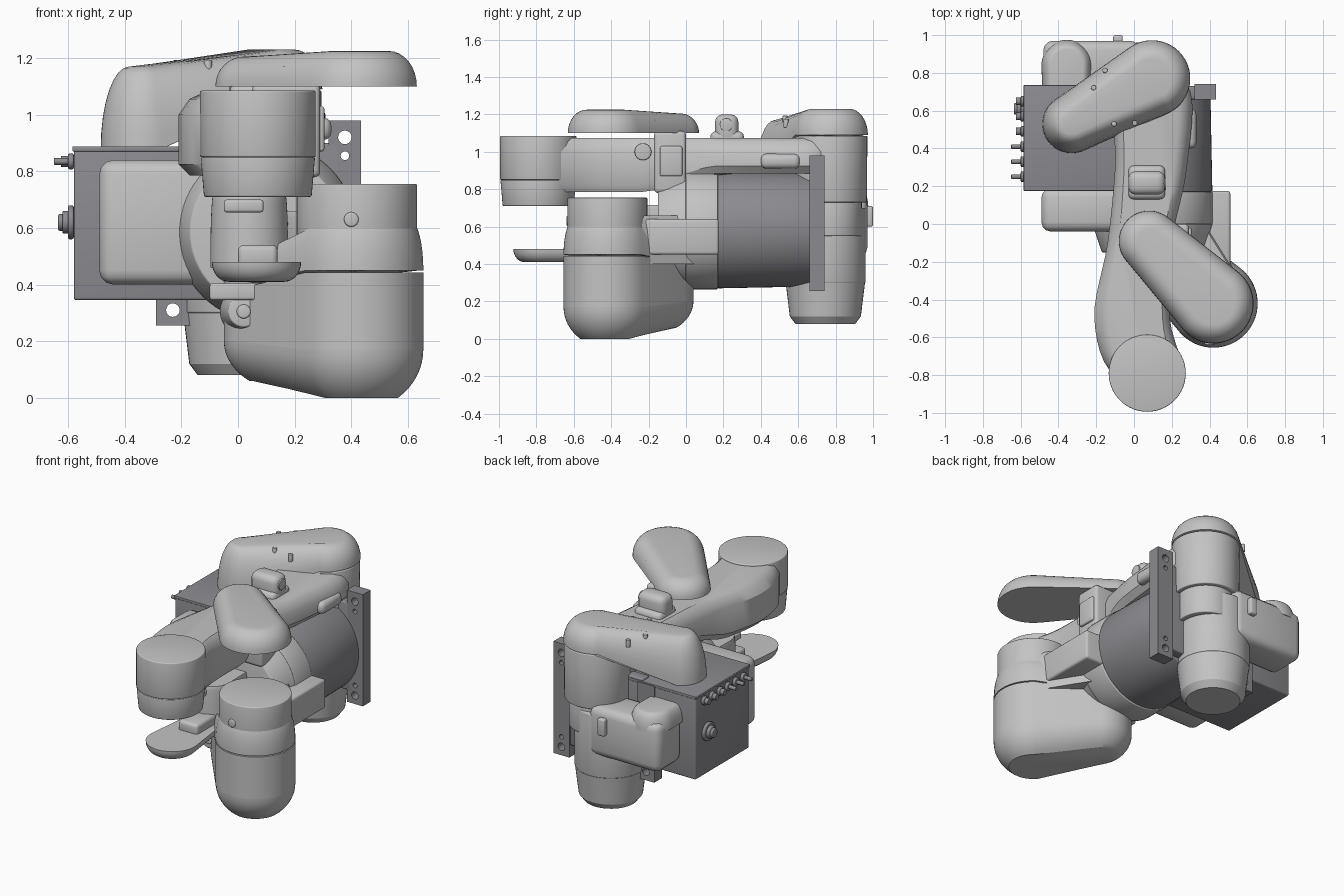
import bpy, bmesh
from math import pi, cos, sin, acos, atan2, hypot, radians
from mathutils import Vector

if "Cube" in bpy.data.objects:
    bpy.data.objects.remove(bpy.data.objects["Cube"])


def material(name, rgb):
    mat = bpy.data.materials.new(name)
    mat.use_nodes = True
    mat.diffuse_color = (*rgb, 1)
    mat.node_tree.nodes["Principled BSDF"].inputs["Base Color"].default_value = (*rgb, 1)
    return mat


LIGHT = material("light grey shell", (.55, .55, .55))
DARK = material("dark grey metal", (.26, .26, .28))


def apply_modifier(ob, kind, **settings):
    mod = ob.modifiers.new("shape", kind)
    for key, value in settings.items():
        setattr(mod, key, value)
    bpy.context.view_layer.objects.active = ob
    bpy.ops.object.modifier_apply(modifier=mod.name)


def finish(name, bm, mat, bevel):
    bmesh.ops.recalc_face_normals(bm, faces=bm.faces)
    mesh = bpy.data.meshes.new(name)
    bm.to_mesh(mesh)
    bm.free()
    mesh.materials.append(mat)
    ob = bpy.data.objects.new(name, mesh)
    bpy.context.collection.objects.link(ob)
    bpy.ops.object.select_all(action="DESELECT")
    ob.select_set(True)
    bpy.context.view_layer.objects.active = ob
    if bevel:
        apply_modifier(ob, "BEVEL", width=bevel, segments=3, limit_method="ANGLE")
    bpy.ops.object.shade_smooth_by_angle(angle=radians(32))
    return ob


def skin(name, rings, mat=LIGHT, bevel=0):
    """Skin a stack of equal closed rings and cap both ends."""
    bm = bmesh.new()
    rows = [[bm.verts.new(p) for p in ring] for ring in rings]
    for low, high in zip(rows, rows[1:]):
        for i in range(len(low)):
            bm.faces.new((low[i - 1], low[i], high[i], high[i - 1]))
    bm.faces.new(rows[0])
    bm.faces.new(rows[-1])
    return finish(name, bm, mat, bevel)


def drum(name, base, length, radius, end_radius=None, mat=LIGHT, axis="z", rim=.006, sides=48):
    """Cylinder or frustum growing from the base centre along an axis."""
    turn = {"x": (1, 2, 0), "y": (2, 0, 1), "z": (0, 1, 2)}[axis]
    rings = []
    for r, along in ((radius, 0), (end_radius or radius, length)):
        ring = []
        for i in range(sides):
            angle = 2 * pi * i / sides
            p = Vector(base)
            for slot, offset in zip(turn, (r * cos(angle), r * sin(angle), along)):
                p[slot] += offset
            ring.append(p)
        rings.append(ring)
    return skin(name, rings, mat, rim)


def pod(name, big, small, low, high, low_drop=0, high_drop=0, inset=0, arc=pi / 2):
    """Stadium between two circles; its wall curves inwards and can slope to the small end."""
    (ax, ay, ar), (bx, by, br) = big, small
    heading = atan2(by - ay, bx - ax)
    spread = acos((ar - br) / hypot(bx - ax, by - ay))
    ends = ((ax, ay, ar, heading + spread, 2 * pi - 2 * spread, low, high),
            (bx, by, br, heading - spread, 2 * spread, low - low_drop, high - high_drop))
    rings, levels, steps = [], 8, 24
    for level in range(levels + 1):
        t = arc * level / levels
        rise, shrink = sin(t) / sin(arc), inset * (1 - cos(t)) / (1 - cos(arc))
        ring = []
        for x, y, r, start, sweep, bottom, top in ends:
            for i in range(steps + 1):
                angle = start + sweep * i / steps
                ring.append((x + (r - shrink) * cos(angle), y + (r - shrink) * sin(angle),
                             bottom + (top - bottom) * rise))
        rings.append(ring)
    return skin(name, rings)


def box(name, xs, ys, zs, mat=LIGHT, bevel=.01):
    bm = bmesh.new()
    bmesh.ops.create_cube(bm, size=1)
    for v in bm.verts:
        v.co = [(lo + hi) / 2 + c * (hi - lo) for c, (lo, hi) in zip(v.co, (xs, ys, zs))]
    return finish(name, bm, mat, bevel)


def smooth_loop(points, steps=6):
    """Closed Catmull-Rom curve through the points."""
    pts, out = [Vector(p) for p in points], []
    for i in range(len(pts)):
        p, q, r, s = (pts[(i + k) % len(pts)] for k in (-1, 0, 1, 2))
        for j in range(steps):
            t = j / steps
            out.append(q + ((r - p) * t + (2 * p - 5 * q + 4 * r - s) * t ** 2
                            + (3 * q - p - 3 * r + s) * t ** 3) / 2)
    return out


# Base drum and its light front housing
drum("base_drum", (.1, .17, .585), .5, .315, .305, DARK, "y", sides=64)
drum("front_housing", (.1, 0, .585), .17, .32, axis="y", sides=64)
drum("front_housing_taper", (.1, -.15, .585), .15, .27, .32, axis="y", sides=64)

# Mounting flange with drilled bars
box("flange_plate", (-.2, .36), (.66, .73), (.33, .9), DARK)
for side, left, right, top in (("right", -.29, -.17, .88), ("left", .32, .435, .98)):
    bar = box("flange_bar_" + side, (left, right), (.66, .74), (.255, top), DARK, 0)
    for z, radius in ((.92, .024), (.855, .015), (.375, .015), (.31, .024)):
        if z < top - .03:
            cutter = drum("cutter", ((left + right) / 2, .6, z), .2, radius, axis="y", rim=0,
                          sides=20)
            cutter.hide_render = True
            apply_modifier(bar, "BOOLEAN", operation="DIFFERENCE", object=cutter)
            bpy.data.objects.remove(cutter)
    bar.data.shade_flat()

# Connector box with plugs on its side
box("connector_box", (-.58, 0), (.18, .73), (.345, .88), DARK)
box("connector_lid", (-.585, 0), (.175, .735), (.87, .888), DARK, .004)
for ring, (radius, reach) in enumerate(((.06, .02), (.04, .04), (.03, .055))):
    drum(f"main_plug_{ring}", (-.58, .61, .62), -reach, radius, mat=DARK, axis="x", sides=24)
for i in range(6):
    thin = i < 3
    spot = (-.58, .25 + i * .08, .835)
    drum(f"plug_collar_{i}", spot, -.02, .028, mat=DARK, axis="x", sides=16)
    drum(f"plug_stem_{i}", spot, -.07 if thin else -.045, .012 if thin else .02,
         mat=DARK, axis="x", rim=.003, sides=16)

# Light housings in front of and behind the connector box
box("side_housing", (-.49, 0), (-.04, .19), (.4, .84), bevel=.05)
box("rear_housing", (-.48, .03), (.72, .97), (.44, .76), bevel=.05)
pod("rear_housing_lid", (-.355, .84, .135), (-.355, .7, .13), .7, .81, inset=.05)
box("rear_catch", (-.11, -.06), (.95, 1), (.6, .71))

# Rear joint: upper cylinder, neck and lower cup
REAR = (.095, .77)
drum("rear_upper_cylinder", (*REAR, .73), .355, .197, .2)
drum("rear_neck", (*REAR, .55), .2, .17)
CUP = (.018, .745)
drum("rear_cup", (*CUP, .3), .4, .215)
drum("rear_cup_taper", (*CUP, .12), .18, .19, .212, rim=0)
drum("rear_cup_foot", (*CUP, .08), .04, .16, .19, rim=0)

# Long arm: a spine of (x, y, half width), chamfered, with its underside rising to the back
SPINE = ((.07, -.8, .17), (-.01, -.5, .2), (.03, -.1, .17), (.09, .3, .19), (.1, .74, .18))
outline = smooth_loop([(x - w, y) for x, y, w in SPINE]
                      + [(x + w, y) for x, y, w in reversed(SPINE)])


def underside(y):
    return .785 + .1 * min(1, max(0, 3 * y + .6))


skin("long_arm", [[(.06 + (p.x - .06) * scale, p.y, z + underside(p.y) * hangs) for p in outline]
                  for scale, z, hangs in ((.85, 0, 1), (1, .04, 1), (1, 1, 0), (.86, 1.055, 0),
                                          (.7, 1.075, 0))])
WRIST = (.07, -.79)
drum("wrist_cylinder", (*WRIST, .85), .235, .204, sides=64)
drum("wrist_taper", (*WRIST, .71), .14, .19, .202, sides=64)
box("arm_side_pad", (.22, .33), (.4, .61), (.91, .99), bevel=.03)

# Lifting lug on the arm
box("lug_foot", (-.03, .165), (.13, .31), (1.04, 1.11), bevel=.03)
box("lug_body", (-.03, .165), (.155, .28), (1.04, 1.2), bevel=.04)
drum("lug_eye", (.16, .215, 1.145), .01, .035, axis="x", rim=.002, sides=20)

# Covers over both ends of the folded arm, each with two pairs of screws
COVERS = {"rear_cover": ((*REAR, .203), (-.33, .53, .155), 1.09, 1.23, .21, .06),
          "front_cover": ((.42, -.42, .212), (.08, -.09, .16), 1.1, 1.225, 0, .02)}
for name, (big, small, low, high, low_drop, high_drop) in COVERS.items():
    pod(name, big, small, low, high, low_drop, high_drop, inset=.1)
    along = Vector(small[:2]) - Vector(big[:2])
    across = along.normalized().orthogonal()
    for side in (-1, 1):
        for k, offset in ((.4, .16), (.6, .11)):
            spot = Vector(big[:2]) + along * k + across * side * offset
            drum(f"{name}_screw_{side}_{k}", (*spot, high - .1), .1 - offset / 3, .014,
                 rim=.003, sides=12)

# Bracket holding the front cover
box("cover_bracket", (.05, .29), (-.17, 0), (.78, 1.11), bevel=.02)
box("bracket_plate", (.27, .305), (-.14, -.02), (.87, 1.03))
drum("bracket_bolt", (.1, -.23, 1), .11, .045, axis="x", sides=24)

# Shoulder: rounded casing, split line, upper cylinder and neck
SHOULDER, ELBOW = (.42, -.42, .235), (.14, -.15, .19)
pod("casing_belly", SHOULDER, ELBOW, .17, 0, -.03, -.06, inset=.09, arc=.9)
pod("casing_wall", SHOULDER, ELBOW, .17, .443, -.03, .06)
pod("shoulder_rim", SHOULDER, ELBOW, .45, .6, .055, .12, inset=.022, arc=1)
drum("shoulder_cylinder", (.42, -.42, .5), .255, .213, sides=64)
pod("shoulder_neck", (.4, -.36, .18), (.2, -.02, .17), .4, .66, inset=.02)
box("neck_wing", (.1, .51), (-.25, .175), (.45, .64), bevel=.015)
box("shoulder_lip", (-.1, .1), (-.35, -.1), (.345, .405))
drum("shoulder_boss", (.02, -.33, .305), .2, .055, .085, axis="y", sides=28)
drum("boss_bolt", (.02, -.34, .305), .03, .025, axis="y", sides=16)
drum("cylinder_screw", (.4, -.64, .63), .05, .026, axis="y", sides=16)

# Inner link and the dish it carries under the wrist
pod("inner_link", (.04, -.33, .138), (.04, 0, .13), .46, .715, inset=.01)
pod("dish", (.065, -.765, .158), (.06, -.35, .11), .48, .41, inset=.06)
box("dish_block", (0, .14), (-.62, -.4), (.46, .54), bevel=.02)
box("link_catch", (-.05, .09), (-.5, -.35), (.655, .7))
